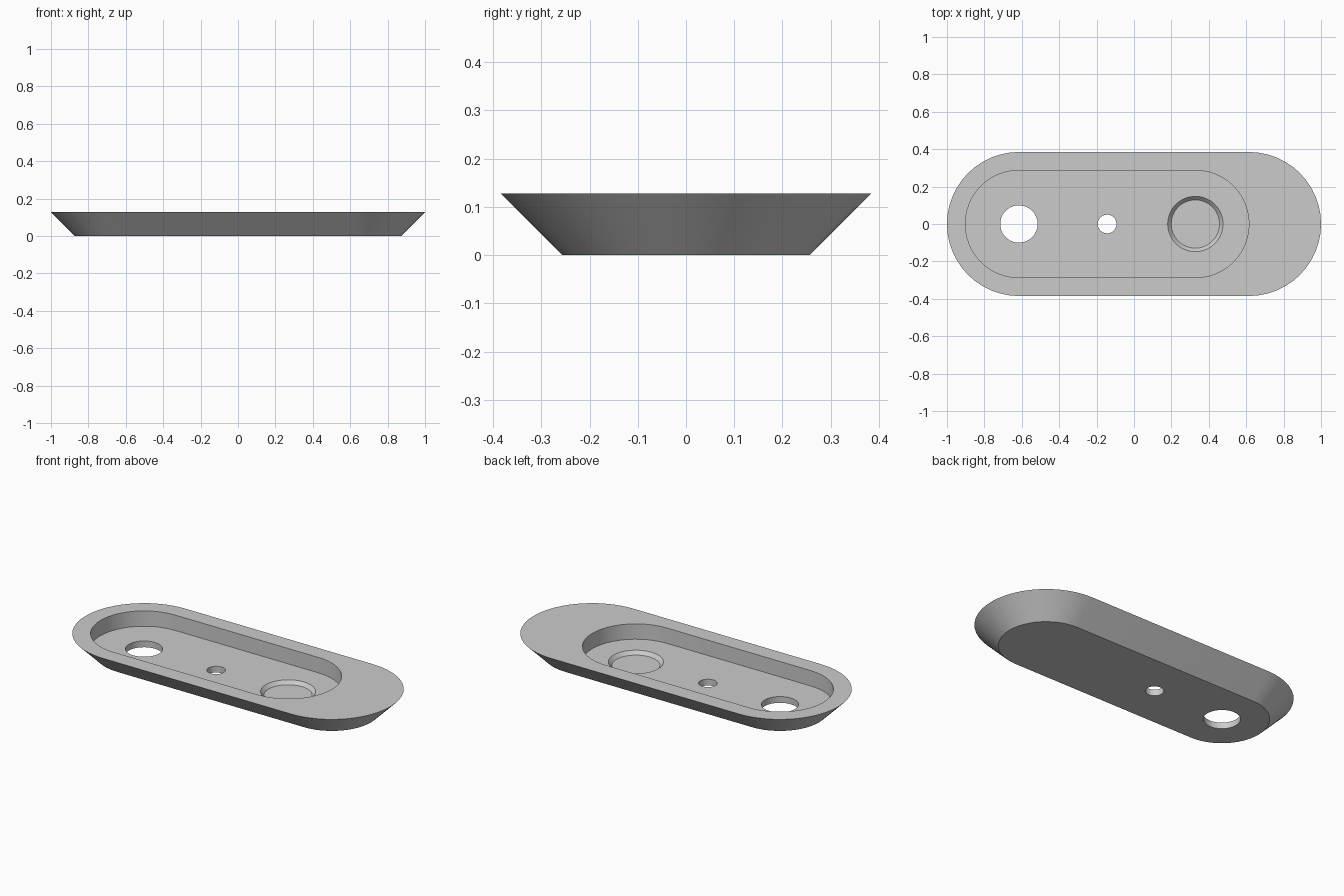
import bpy, bmesh
from math import pi, cos, sin, radians

default_cube = bpy.data.objects.get("Cube")
if default_cube:
    bpy.data.objects.remove(default_cube, do_unlink=True)

SEGMENTS = 48
HEIGHT, FLOOR, RECESS = 0.128, 0.037, 0.0165
REAR_X, SEAT_X = -0.615, 0.328


def slot_ring(bm, left, right, radius, z):
    """Rounded slot outline; it becomes a circle when left equals right."""
    count = SEGMENTS // 2
    ring = []
    for centre, start in ((right, -pi / 2), (left, pi / 2)):
        steps = count if left == right else count + 1
        for i in range(steps):
            a = start + pi * i / count
            ring.append(bm.verts.new((centre + radius * cos(a), radius * sin(a), z)))
    return ring


def slot_solid(name, left, right, low, high):
    """Solid lofted between two slot outlines, each given as (radius, z)."""
    bm = bmesh.new()
    a = slot_ring(bm, left, right, *low)
    b = slot_ring(bm, left, right, *high)
    for i in range(len(a)):
        j = (i + 1) % len(a)
        bm.faces.new((a[i], a[j], b[j], b[i]))
    bm.faces.new(a[::-1])
    bm.faces.new(b)
    bmesh.ops.recalc_face_normals(bm, faces=bm.faces)
    mesh = bpy.data.meshes.new(name)
    bm.to_mesh(mesh)
    bm.free()
    obj = bpy.data.objects.new(name, mesh)
    bpy.context.collection.objects.link(obj)
    return obj


def cut(body, cutter):
    bpy.context.view_layer.objects.active = body
    mod = body.modifiers.new(cutter.name, "BOOLEAN")
    mod.operation = "DIFFERENCE"
    mod.solver = "EXACT"
    mod.object = cutter
    bpy.ops.object.modifier_apply(modifier=mod.name)
    bpy.data.objects.remove(cutter, do_unlink=True)


# Tapered plate with rounded ends
plate = slot_solid("tapered_plate", -0.615, 0.615, (0.257, 0), (0.385, HEIGHT))

# Off-centre pocket in the top
cut(plate, slot_solid("pocket", REAR_X, SEAT_X, (0.287, FLOOR), (0.287, 0.3)))

# Through holes: large one at the end, small one midway
middle = (REAR_X + SEAT_X) / 2
for name, x, r in (("large_hole", REAR_X, 0.1), ("small_hole", middle, 0.05)):
    cut(plate, slot_solid(name, x, x, (r, -0.1), (r, 0.1)))

# Shallow round seat with sloping walls, continued above the pocket floor
rise = 0.02
slope = (0.148 - 0.129) / (FLOOR - RECESS)
cut(plate, slot_solid("round_seat", SEAT_X, SEAT_X, (0.129, RECESS),
                      (0.148 + slope * rise, FLOOR + rise)))

# Single plain grey
grey = bpy.data.materials.new("light_grey")
grey.use_nodes = True
colour = (0.6, 0.6, 0.6, 1)
grey.diffuse_color = colour
grey.node_tree.nodes["Principled BSDF"].inputs["Base Color"].default_value = colour
plate.data.materials.clear()
plate.data.materials.append(grey)

# Smooth curved walls, crisp rims
bpy.ops.object.select_all(action="DESELECT")
plate.select_set(True)
bpy.context.view_layer.objects.active = plate
bpy.ops.object.shade_smooth_by_angle(angle=radians(30))
